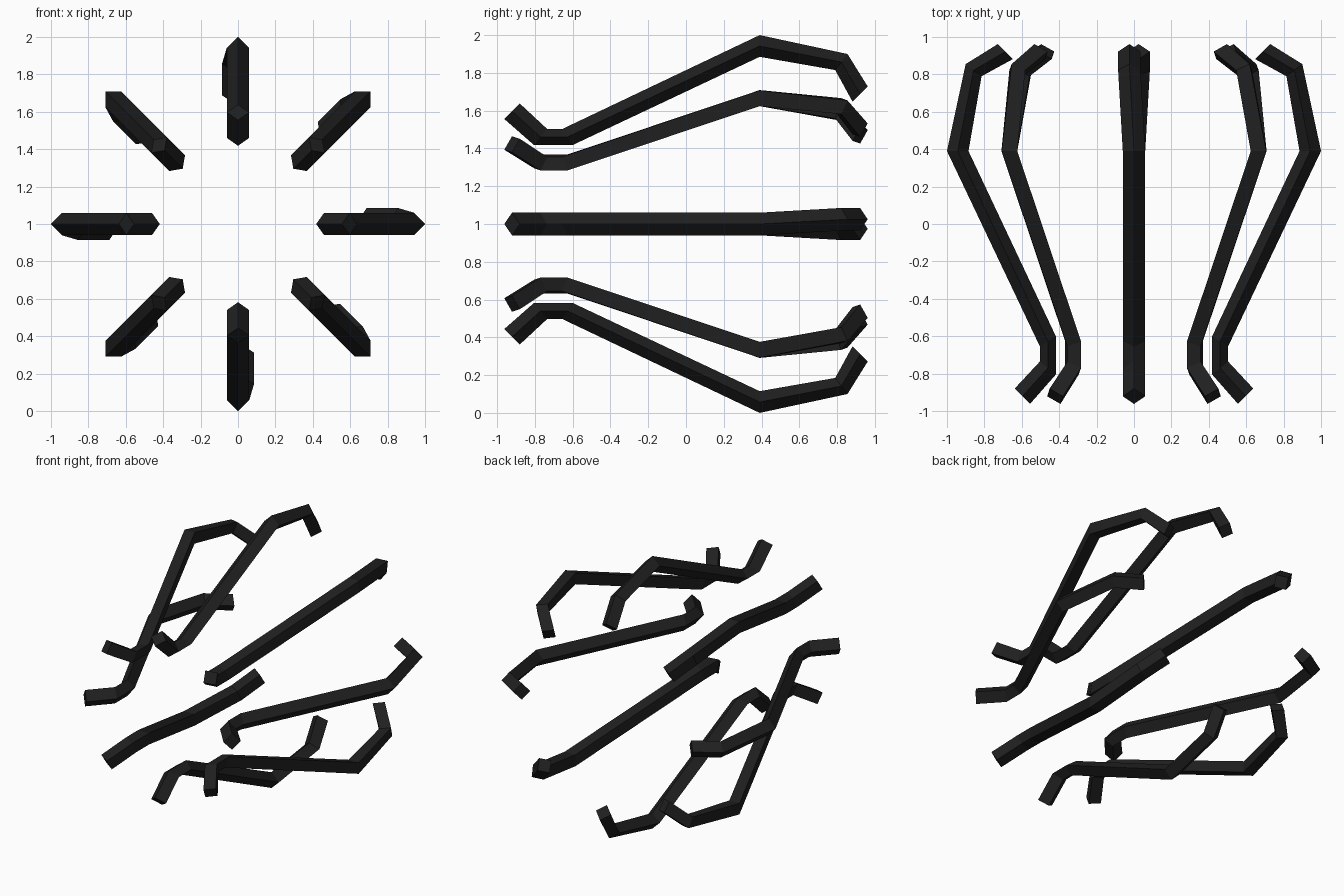
import bpy, bmesh, math

if "Cube" in bpy.data.objects:
    bpy.data.objects.remove(bpy.data.objects["Cube"])

mat = bpy.data.materials.new("matte black")
mat.diffuse_color = (0.014, 0.014, 0.014, 1)
mat.use_nodes = True
mat.node_tree.nodes["Principled BSDF"].inputs["Base Color"].default_value = mat.diffuse_color

HALF_W = 0.06   # half width of the diamond section, across the bar
# stations along one bar: outer edge (y, r), inner edge (y, r), sideways shift
STATIONS = [
    ((-0.88, 0.638), (-0.962, 0.556), 0.0),
    ((-0.735, 0.503), (-0.805, 0.418), 0.0),
    ((-0.655, 0.503), (-0.60, 0.418), 0.0),
    ((0.39, 1.0), (0.39, 0.885), 0.0),
    ((0.855, 0.90), (0.79, 0.815), 0.025),
    ((0.962, 0.728), (0.882, 0.647), 0.025),
]


def bent_bar(name, angle):
    """Diamond-section bar swept through the stations, turned about the y axis."""
    c, s = math.cos(angle), math.sin(angle)

    def place(y, r, t):
        return (r * c - t * s, y, 1 + r * s + t * c)

    bm = bmesh.new()
    rings = []
    for (yo, ro), (yi, ri), t in STATIONS:
        ym, rm = (yo + yi) / 2, (ro + ri) / 2
        ring = [(yo, ro, t), (ym, rm, t + HALF_W), (yi, ri, t), (ym, rm, t - HALF_W)]
        rings.append([bm.verts.new(place(*p)) for p in ring])
    for a, b in zip(rings, rings[1:]):
        for i in range(4):
            j = (i + 1) % 4
            bm.faces.new((a[i], a[j], b[j], b[i]))
    bm.faces.new(rings[0])
    bm.faces.new(rings[-1])
    bmesh.ops.recalc_face_normals(bm, faces=bm.faces)
    me = bpy.data.meshes.new(name)
    bm.to_mesh(me)
    bm.free()
    me.materials.append(mat)
    bpy.context.collection.objects.link(bpy.data.objects.new(name, me))


# eight bars in a ring
for k in range(8):
    bent_bar(f"bent_bar_{k + 1}", k * math.pi / 4)
